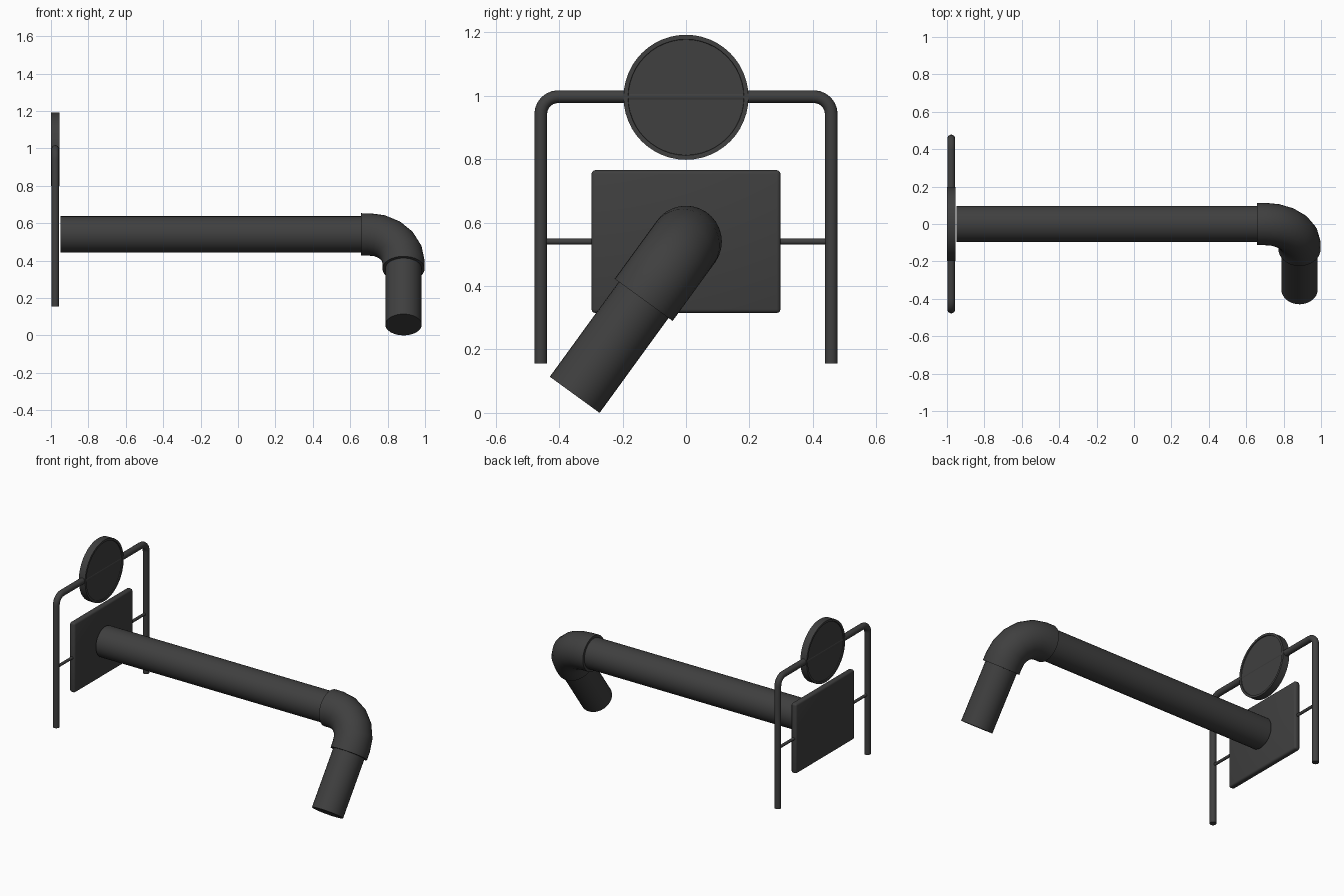
import bpy, bmesh, math
from mathutils import Vector, Matrix

cube = bpy.data.objects.get("Cube")
if cube:
    bpy.data.objects.remove(cube, do_unlink=True)

metal = bpy.data.materials.new("charcoal")
metal.use_nodes = True
color = (0.05, 0.05, 0.05, 1)
metal.diffuse_color = color
metal.node_tree.nodes["Principled BSDF"].inputs["Base Color"].default_value = color


def smooth(obj):
    bpy.ops.object.select_all(action="DESELECT")
    obj.select_set(True)
    bpy.context.view_layer.objects.active = obj
    if obj.type == "CURVE":
        bpy.ops.object.convert(target="MESH")
        obj = bpy.context.view_layer.objects.active
    bpy.ops.object.shade_smooth_by_angle(angle=math.radians(35))


def fillet(points, radius, steps):
    """Round each right-angled inner corner of a path with an arc."""
    pts = [Vector(p) for p in points]
    path = [pts[0]]
    for a, b, c in zip(pts, pts[1:], pts[2:]):
        back, ahead = (a - b).normalized(), (c - b).normalized()
        center = b + (back + ahead) * radius
        for i in range(steps + 1):
            t = math.pi / 2 * i / steps
            path.append(center - ahead * radius * math.cos(t) - back * radius * math.sin(t))
    return path + [pts[-1]]


def tube(name, points, radius, resolution=14):
    curve = bpy.data.curves.new(name, "CURVE")
    curve.dimensions = "3D"
    curve.bevel_depth = radius
    curve.bevel_resolution = resolution
    curve.use_fill_caps = True
    spline = curve.splines.new("POLY")
    spline.points.add(len(points) - 1)
    for sp, p in zip(spline.points, points):
        sp.co = (*p, 1)
    curve.materials.append(metal)
    obj = bpy.data.objects.new(name, curve)
    bpy.context.collection.objects.link(obj)
    smooth(obj)


def from_bmesh(name, bm):
    mesh = bpy.data.meshes.new(name)
    bm.to_mesh(mesh)
    bm.free()
    mesh.materials.append(metal)
    obj = bpy.data.objects.new(name, mesh)
    bpy.context.collection.objects.link(obj)
    smooth(obj)


# Long pipe, elbow fitting and the tilted outlet pipe
axis_z = 0.54
corner = Vector((0.885, 0, axis_z))
down = Vector((0, -math.sin(math.radians(36)), -math.cos(math.radians(36))))
along = Vector((1, 0, 0))
reach = 0.227
tube("main_pipe", [Vector((-0.948, 0, axis_z)), corner - along * 0.2], 0.097)
tube("elbow", fillet([corner - along * reach, corner, corner + down * reach], 0.185, 5), 0.113)
tube("outlet_pipe", [corner + down * 0.2, corner + down * 0.597], 0.097)

# Bent frame hoop and its cross bar
frame_x, side, top = -0.977, 0.458, 0.997
hoop = [(frame_x, -side, 0.155), (frame_x, -side, top), (frame_x, side, top), (frame_x, side, 0.155)]
tube("frame_hoop", fillet(hoop, 0.055, 6), 0.02, 6)
tube("cross_bar", [Vector((frame_x, -side, axis_z)), Vector((frame_x, side, axis_z))], 0.009, 4)

# Backing plate with softened edges
bm = bmesh.new()
bmesh.ops.create_cube(bm, size=1, matrix=Matrix.Translation((frame_x, 0, axis_z))
                      @ Matrix.Diagonal((0.038, 0.596, 0.45, 1)))
bmesh.ops.bevel(bm, geom=bm.edges[:], offset=0.012, segments=3, profile=0.5, affect="EDGES")
from_bmesh("backing_plate", bm)

# Round disc with a shallow recess inside the rim on both faces
bm = bmesh.new()
bmesh.ops.create_cone(bm, cap_ends=True, segments=48, radius1=0.197, radius2=0.197, depth=0.045,
                      matrix=Matrix.Translation((frame_x, 0, 0.995)) @ Matrix.Rotation(math.pi / 2, 4, "Y"))
caps = [f for f in bm.faces if len(f.verts) > 4]
bmesh.ops.inset_individual(bm, faces=caps, thickness=0.014)
bmesh.ops.inset_individual(bm, faces=caps, thickness=0.001, depth=-0.005)
from_bmesh("round_disc", bm)
